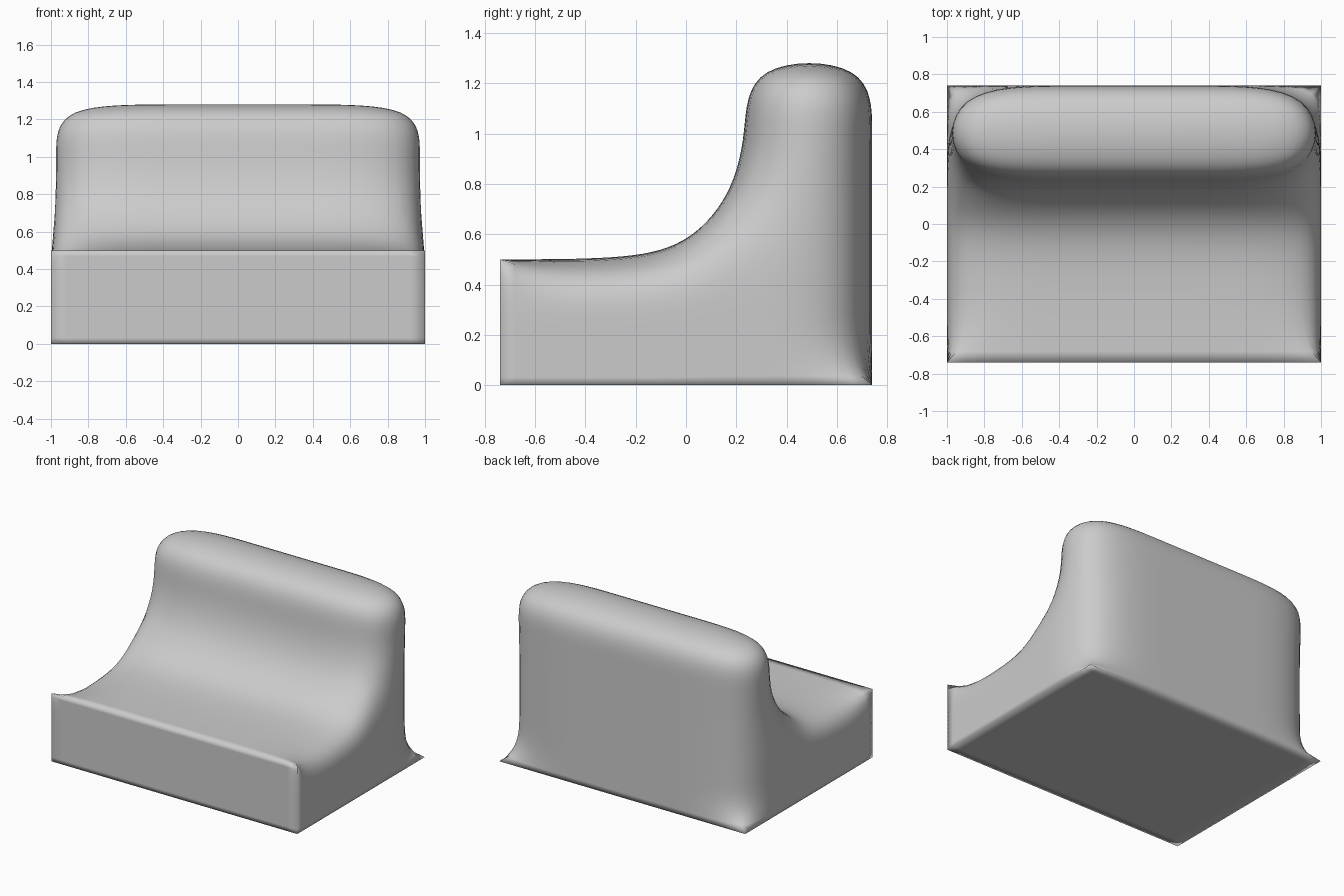
import bpy, bmesh
from collections import Counter

if "Cube" in bpy.data.objects:
    bpy.data.objects.remove(bpy.data.objects["Cube"])

# side profile cage as rows of (y, z): floor, waist, seat top
floor = [(-.74, 0), (-.26, 0), (0, 0), (.2, 0), (.74, 0)]
waist = [(-.74, .25), (-.26, .25), (0, .26), (.2, .3), (.74, .3)]
top = [(-.74, .5), (-.26, .5), (0, .55), (.18, .75), (.74, .75)]
# backrest rows stacked on the last seat column
back = [[(.18, .75), (.74, .75)], [(.24, 1.0), (.74, 1.0)], [(.24, 1.292), (.74, 1.292)]]
columns = [-1, -.34, .34, 1]

cells = []
for lower, upper in [(floor, waist), (waist, top), *zip(back, back[1:])]:
    for i in range(len(lower) - 1):
        cells.append((lower[i], lower[i + 1], upper[i + 1], upper[i]))

# collect the faces of every block; those used once form the outer shell
faces, count = [], Counter()
for x0, x1 in zip(columns, columns[1:]):
    for cell in cells:
        a = [(x0, *p) for p in cell]
        b = [(x1, *p) for p in cell]
        quads = [a, b] + [[a[k], a[(k + 1) % 4], b[(k + 1) % 4], b[k]] for k in range(4)]
        for q in quads:
            faces.append(q)
            count[frozenset(q)] += 1

bm = bmesh.new()
verts = {}
for q in faces:
    if count[frozenset(q)] == 1:
        for p in q:
            if p not in verts:
                verts[p] = bm.verts.new(p)
        bm.faces.new([verts[p] for p in q]).smooth = True
bmesh.ops.recalc_face_normals(bm, faces=bm.faces[:])

# keep the floor outline and the front outline sharp
ce = bm.edges.layers.float.new("crease_edge")
cv = bm.verts.layers.float.new("crease_vert")


def flags(v):
    x, y, z = v.co
    return {n for n, t in (("left", x < -.99), ("right", x > .99), ("front", y < -.73),
                           ("rear", y > .73), ("floor", z < .01), ("seat", abs(z - .5) < .01)) if t}


for e in bm.edges:
    shared = flags(e.verts[0]) & flags(e.verts[1])
    if ("floor" in shared or "front" in shared) and len(shared) > 1:
        e[ce] = 1
for v in bm.verts:
    f = flags(v)
    if f & {"left", "right"} and (("floor" in f and f & {"front", "rear"}) or {"front", "seat"} <= f):
        v[cv] = 1

mesh = bpy.data.meshes.new("sofa_body")
bm.to_mesh(mesh)
bm.free()
sofa = bpy.data.objects.new("sofa_body", mesh)
bpy.context.collection.objects.link(sofa)

# rounded cushion-like surface
sub = sofa.modifiers.new("rounding", "SUBSURF")
sub.levels = sub.render_levels = 3
